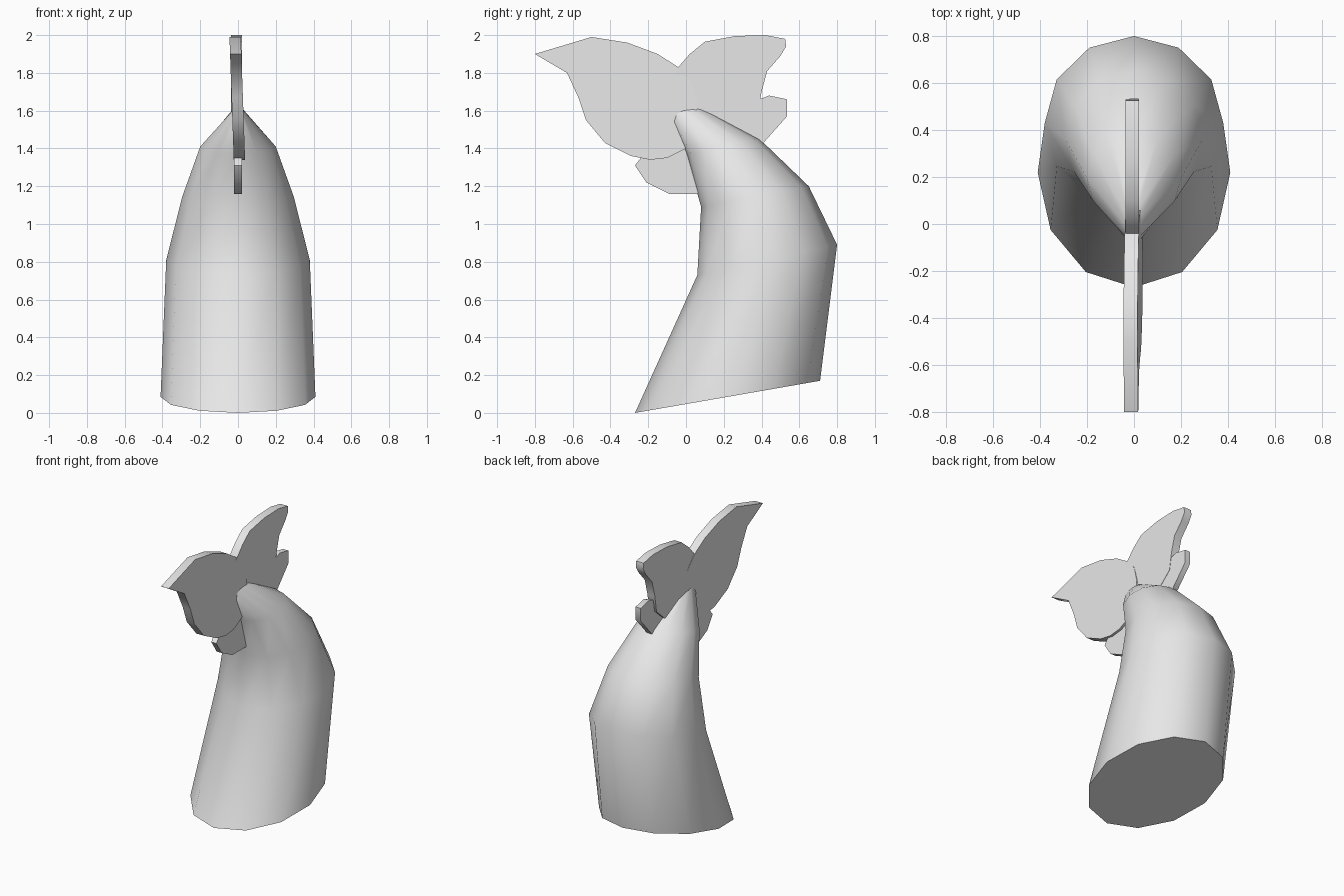
import bpy, bmesh, math

if "Cube" in bpy.data.objects:
    bpy.data.objects.remove(bpy.data.objects["Cube"])

grey = bpy.data.materials.new("plain_grey")
grey.diffuse_color = (0.8, 0.8, 0.8, 1)
grey.use_nodes = True
grey.node_tree.nodes["Principled BSDF"].inputs["Base Color"].default_value = grey.diffuse_color


def finish(name, bm, angle):
    """Turn a bmesh into a smooth-shaded object with sharp rims."""
    bmesh.ops.recalc_face_normals(bm, faces=bm.faces)
    mesh = bpy.data.meshes.new(name)
    bm.to_mesh(mesh)
    bm.free()
    mesh.materials.append(grey)
    obj = bpy.data.objects.new(name, mesh)
    bpy.context.collection.objects.link(obj)
    bpy.ops.object.select_all(action='DESELECT')
    obj.select_set(True)
    bpy.context.view_layer.objects.active = obj
    bpy.ops.object.shade_smooth_by_angle(angle=math.radians(angle))
    return obj


def loft(name, rings, sides=12):
    """Skin tilted ellipses, each given as front (y, z), back (y, z), half width."""
    bm = bmesh.new()
    loops = []
    for (fy, fz), (by, bz), w in rings:
        loop = []
        for i in range(sides):
            a = 2 * math.pi * i / sides
            t = (1 - math.cos(a)) / 2
            loop.append(bm.verts.new((w * math.sin(a), fy + (by - fy) * t, fz + (bz - fz) * t)))
        loops.append(loop)
    for lo, hi in zip(loops, loops[1:]):
        for i in range(sides):
            j = (i + 1) % sides
            bm.faces.new((lo[i], lo[j], hi[j], hi[i]))
    bm.faces.new(loops[0][::-1])
    bm.faces.new(loops[-1])
    return finish(name, bm, 60)


def plate(name, outline, x0, x1, lean=0.0):
    """Extrude a (y, z) outline across x; lean shifts x with height."""
    bm = bmesh.new()
    sides = [[bm.verts.new((x + lean * (z - 1.67), y, z)) for y, z in outline] for x in (x0, x1)]
    n = len(outline)
    bm.faces.new(sides[0])
    bm.faces.new(sides[1][::-1])
    for i in range(n):
        j = (i + 1) % n
        bm.faces.new((sides[0][i], sides[0][j], sides[1][j], sides[1][i]))
    return finish(name, bm, 50)


# Curved tail stalk, narrowing to a small rounded tip
loft("tail_body", [
    ((-0.27, 0.0), (0.71, 0.17), 0.41),
    ((0.06, 0.73), (0.80, 0.89), 0.38),
    ((0.08, 1.09), (0.65, 1.20), 0.295),
    ((0.0, 1.37), (0.39, 1.45), 0.20),
    ((-0.09, 1.57), (0.08, 1.615), 0.035),
    ((-0.07, 1.61), (0.0, 1.625), 0.015),
])

# Large front fluke
plate("front_fluke", [
    (-0.80, 1.90), (-0.50, 1.99), (-0.31, 1.96), (-0.15, 1.90), (-0.04, 1.83),
    (0.03, 1.75), (0.06, 1.64), (0.05, 1.50), (0.0, 1.40), (-0.10, 1.35),
    (-0.19, 1.34), (-0.29, 1.36), (-0.43, 1.43), (-0.53, 1.55), (-0.57, 1.67),
    (-0.63, 1.80)], -0.034, 0.026, -0.035)

# Large rear fluke
plate("rear_fluke", [
    (0.525, 1.98), (0.42, 2.0), (0.26, 1.995), (0.10, 1.965), (0.02, 1.90),
    (-0.05, 1.82), (-0.06, 1.78), (-0.03, 1.65), (0.06, 1.55), (0.20, 1.48),
    (0.29, 1.50), (0.38, 1.58), (0.40, 1.70), (0.43, 1.81), (0.50, 1.89),
    (0.53, 1.94)], -0.036, 0.022)

# Small fins tucked under the flukes
plate("small_rear_fin", [
    (0.535, 1.66), (0.44, 1.68), (0.36, 1.65), (0.24, 1.54), (0.24, 1.45),
    (0.33, 1.40), (0.41, 1.43), (0.535, 1.57)], -0.02, 0.02)
plate("small_front_fin", [
    (-0.20, 1.40), (-0.27, 1.31), (-0.21, 1.22), (-0.09, 1.16), (0.10, 1.16),
    (0.12, 1.30), (0.05, 1.42), (-0.08, 1.43)], -0.02, 0.02)
